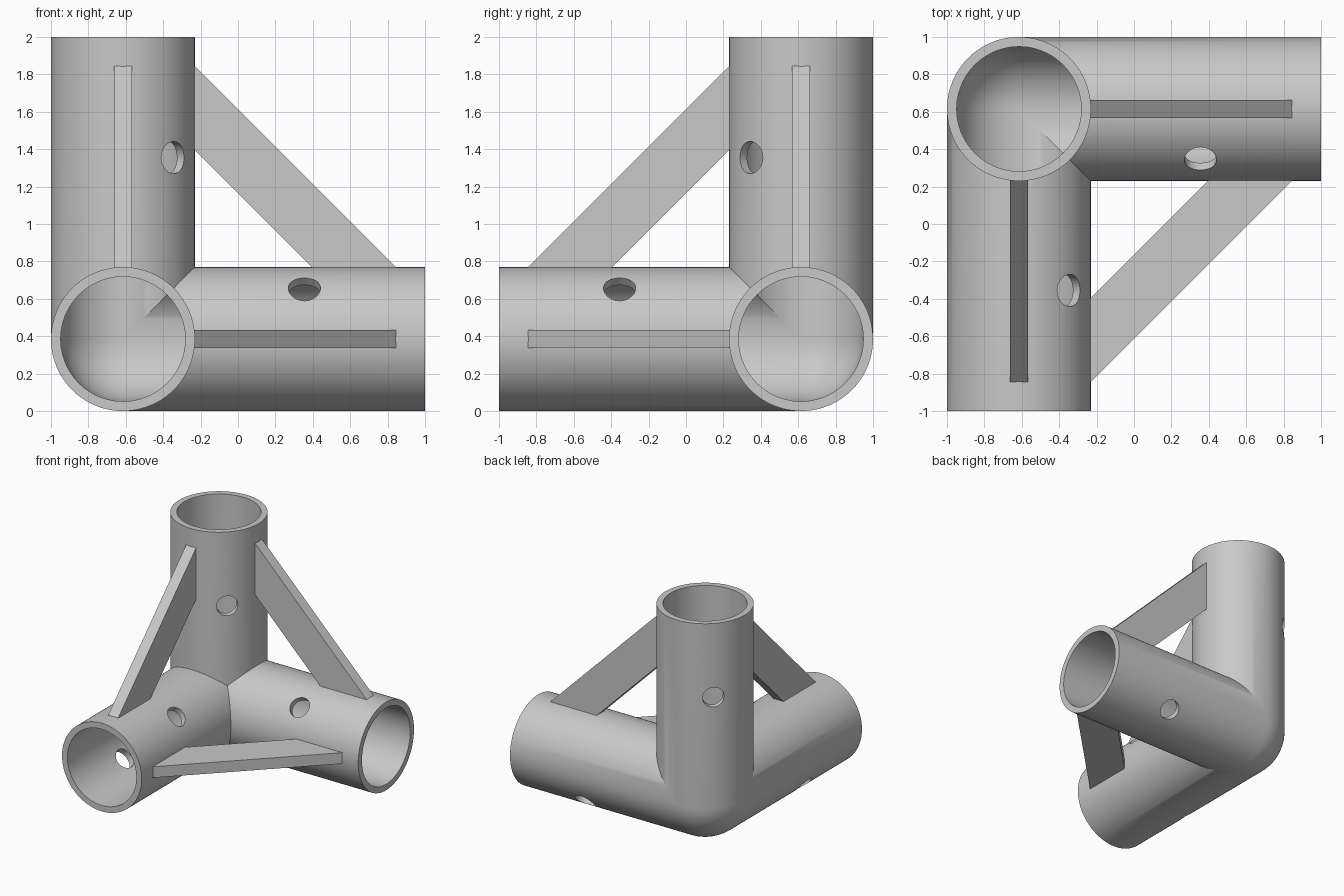
import bpy, bmesh
from math import pi, sin, cos, radians
from mathutils import Vector

cube = bpy.data.objects.get("Cube")
if cube:
    bpy.data.objects.remove(cube, do_unlink=True)

OUTER, INNER, REACH = 0.385, 0.333, 1.615   # tube radii, length from the corner
CORNER = Vector((-0.615, 0.615, 0.385))     # where the three tube axes meet
AXES = [Vector((1, 0, 0)), Vector((0, -1, 0)), Vector((0, 0, 1))]
SEGMENTS = 96
HOLE_AT, HOLE_RADIUS = 0.97, 0.086

grey = bpy.data.materials.new("light grey")
grey.use_nodes = True
grey.diffuse_color = (0.58, 0.58, 0.58, 1)
grey.node_tree.nodes["Principled BSDF"].inputs["Base Color"].default_value = (0.58, 0.58, 0.58, 1)


def place(k, u, v, w):
    """Point with w along tube k and u, v along the two other tubes."""
    return CORNER + AXES[(k + 1) % 3] * u + AXES[(k + 2) % 3] * v + AXES[k] * w


def finish(bm, name):
    bmesh.ops.remove_doubles(bm, verts=bm.verts, dist=1e-4)
    bmesh.ops.recalc_face_normals(bm, faces=bm.faces)
    mesh = bpy.data.meshes.new(name)
    bm.to_mesh(mesh)
    bm.free()
    mesh.materials.append(grey)
    obj = bpy.data.objects.new(name, mesh)
    bpy.context.collection.objects.link(obj)
    return obj


def bridge(bm, a, b, closed=True):
    """Quads between two rows of points."""
    n = len(a)
    for i in range(n if closed else n - 1):
        j = (i + 1) % n
        corners = []
        for p in (a[i], a[j], b[j], b[i]):
            if all((p - q).length > 1e-5 for q in corners):
                corners.append(p)
        bm.faces.new([bm.verts.new(p) for p in corners])


# Mitred tubes: outer wall, bore and end rim
bm = bmesh.new()
for k in range(3):
    rims = []
    for r in (OUTER, INNER):
        ring = [(r * cos(2 * pi * i / SEGMENTS), r * sin(2 * pi * i / SEGMENTS))
                for i in range(SEGMENTS)]
        start = [place(k, u, v, max(0, u, v)) for u, v in ring]
        rims.append([place(k, u, v, REACH) for u, v in ring])
        bridge(bm, start, rims[-1])
    bridge(bm, *rims)

# Rounded corner: an eighth of a sphere, outside and inside
steps = SEGMENTS // 4
for r in (OUTER, INNER):
    rows = []
    for i in range(steps + 1):
        tilt = pi / 2 * i / steps
        rows.append([place(2, -r * sin(tilt) * cos(pi / 2 * j / steps),
                           -r * sin(tilt) * sin(pi / 2 * j / steps),
                           -r * cos(tilt)) for j in range(steps + 1)])
    for a, b in zip(rows, rows[1:]):
        bridge(bm, a, b, closed=False)
body = finish(bm, "corner_tubes")

# Screw holes, drilled diagonally through both walls of each tube
for k in range(3):
    bpy.ops.mesh.primitive_cylinder_add(vertices=48, radius=HOLE_RADIUS, depth=1.2,
                                        location=place(k, 0, 0, HOLE_AT))
    drill = bpy.context.object
    drill.name = "hole_cutter"
    drill.hide_render = True
    drill.rotation_mode = 'QUATERNION'
    direction = AXES[(k + 1) % 3] + AXES[(k + 2) % 3]
    drill.rotation_quaternion = direction.to_track_quat('Z', 'Y')
    drill.data.materials.append(grey)
    cut = body.modifiers.new("hole", 'BOOLEAN')
    cut.operation, cut.solver, cut.object = 'DIFFERENCE', 'EXACT', drill
    bpy.ops.object.select_all(action='DESELECT')
    bpy.context.view_layer.objects.active = body
    body.select_set(True)
    bpy.ops.object.modifier_apply(modifier=cut.name)
    bpy.data.objects.remove(drill, do_unlink=True)

bpy.ops.object.select_all(action='DESELECT')
body.select_set(True)
bpy.context.view_layer.objects.active = body
bpy.ops.object.shade_smooth_by_angle(angle=radians(25))

# Flat diagonal braces between each pair of tubes
SINK, NEAR, FAR, HALF = 0.36, 1.395, 1.843, 0.048
profile = [(SINK, NEAR - SINK), (SINK, FAR - SINK), (FAR - SINK, SINK), (NEAR - SINK, SINK)]
for k, name in enumerate(["front_upright_brace", "right_upright_brace", "flat_brace"]):
    # brace k lies square to tube k
    name = ["front_upright_brace", "side_upright_brace", "flat_brace"][k]
    bm = bmesh.new()
    sides = [[place(k, u, v, w) for u, v in profile] for w in (-HALF, HALF)]
    bridge(bm, *sides)
    for side in sides:
        bm.faces.new([bm.verts.new(p) for p in side])
    finish(bm, name)
